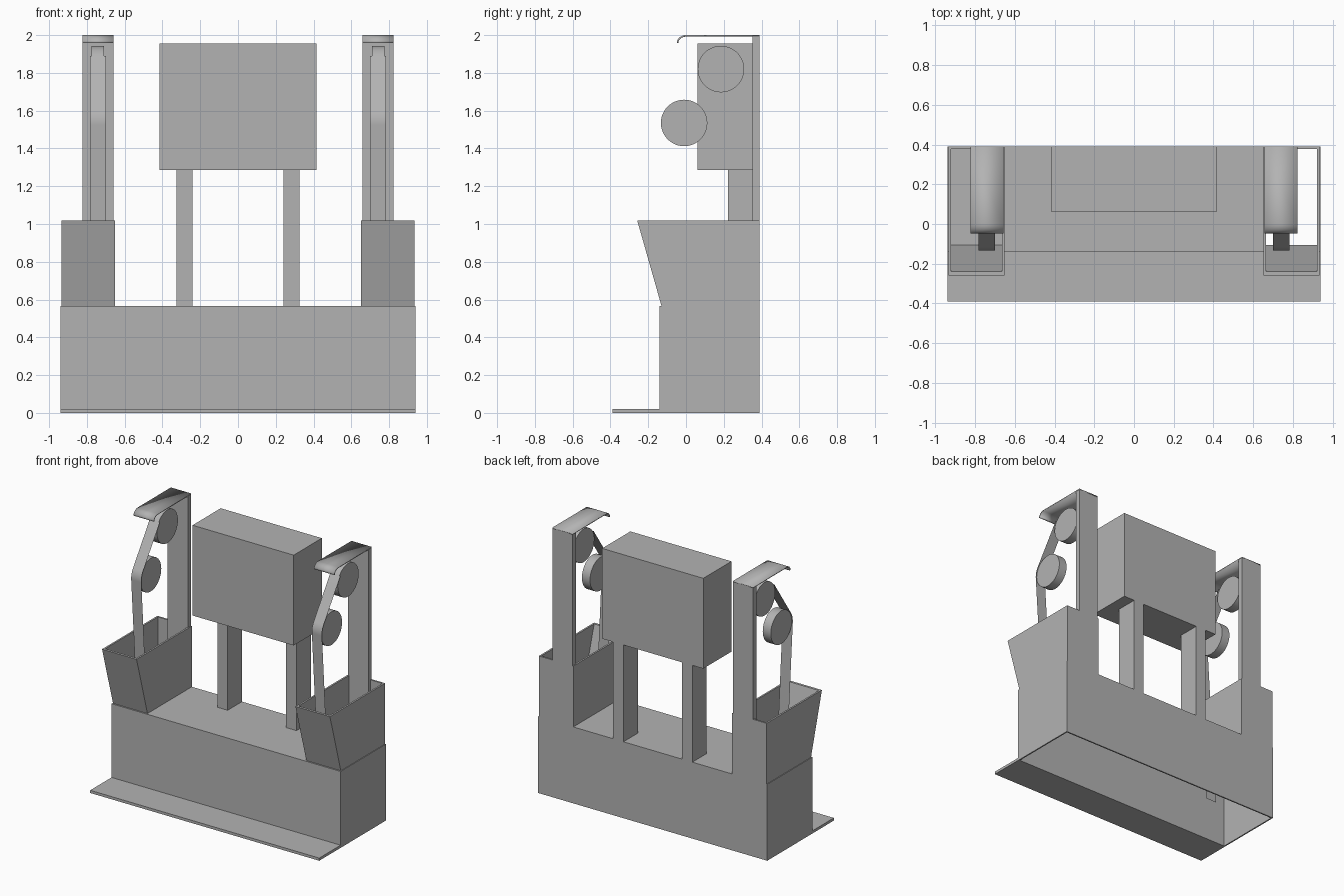
import bpy, bmesh, math
from mathutils import Matrix

cube = bpy.data.objects.get("Cube")
if cube:
    bpy.data.objects.remove(cube, do_unlink=True)

GREY = (0.45, 0.45, 0.45, 1)
grey = bpy.data.materials.new("plain grey")
grey.use_nodes = True
grey.diffuse_color = GREY
grey.node_tree.nodes["Principled BSDF"].inputs["Base Color"].default_value = GREY


def finish(name, bm, recalc=True):
    if recalc:
        bmesh.ops.recalc_face_normals(bm, faces=bm.faces)
    mesh = bpy.data.meshes.new(name)
    bm.to_mesh(mesh)
    bm.free()
    mesh.materials.append(grey)
    ob = bpy.data.objects.new(name, mesh)
    bpy.context.collection.objects.link(ob)
    return ob


def box(name, x, y, z):
    bm = bmesh.new()
    bmesh.ops.create_cube(bm, size=1)
    for v in bm.verts:
        v.co = [lo + (c + 0.5) * (hi - lo) for c, (lo, hi) in zip(v.co, (x, y, z))]
    return finish(name, bm)


def span(side, a, b):
    return tuple(sorted((side * a, side * b)))


def activate(ob):
    bpy.ops.object.select_all(action='DESELECT')
    ob.select_set(True)
    bpy.context.view_layer.objects.active = ob


def cut(ob, cutter):
    cutter.hide_render = True
    mod = ob.modifiers.new("cut", 'BOOLEAN')
    mod.operation = 'DIFFERENCE'
    mod.solver = 'EXACT'
    mod.object = cutter
    activate(ob)
    bpy.ops.object.modifier_apply(modifier=mod.name)
    bpy.data.objects.remove(cutter, do_unlink=True)


def strip(name, x, path, thickness=0):
    """Flat band of constant width following a (y, z) path."""
    bm = bmesh.new()
    rows = [[bm.verts.new((px, y, z)) for px in x] for y, z in path]
    for a, b in zip(rows, rows[1:]):
        bm.faces.new((a[0], a[1], b[1], b[0]))
    ob = finish(name, bm)
    if thickness:
        mod = ob.modifiers.new("thickness", 'SOLIDIFY')
        mod.thickness = thickness
        mod.offset = 0
    activate(ob)
    bpy.ops.object.shade_smooth_by_angle(angle=math.radians(30))
    return ob


def roller(name, x, y, z, radius, width):
    bm = bmesh.new()
    place = Matrix.Translation((x, y, z)) @ Matrix.Rotation(math.pi / 2, 4, 'Y')
    bmesh.ops.create_cone(bm, cap_ends=True, segments=48, radius1=radius,
                          radius2=radius, depth=width, matrix=place)
    ob = finish(name, bm)
    activate(ob)
    bpy.ops.object.shade_smooth_by_angle(angle=math.radians(30))


def hopper(name, side):
    """Open bin with thin walls and a front that leans outward."""
    bm = bmesh.new()
    rings = []
    for inset, front, z in ((0, -0.13, BASE_TOP), (0, -0.258, BIN_TOP),
                            (0.013, -0.24, BIN_TOP), (0.013, -0.105, BASE_TOP)):
        x0, x1 = 0.652 + inset, 0.935 - inset
        corners = ((x0, front), (x1, front), (x1, BACK - inset), (x0, BACK - inset))
        rings.append([bm.verts.new((side * x, y, z)) for x, y in corners])
    for a, b in zip(rings, rings[1:] + rings[:1]):
        for i in range(4):
            j = (i + 1) % 4
            bm.faces.new((a[i], a[j], b[j], b[i]))
    finish(name, bm)


BACK, BASE_TOP, BIN_TOP = 0.39, 0.567, 1.018

# Hollow base, open below, with an opening under the left bin
base = box("base", (-0.94, 0.94), (-0.14, BACK), (0, BASE_TOP))
cut(base, box("base_cutter", (-0.93, 0.93), (-0.13, BACK - 0.01), (-0.1, BASE_TOP - 0.01)))
cut(base, box("opening_cutter", (0.665, 0.922), (-0.105, 0.377), (0.4, 0.7)))
box("front_ledge", (-0.94, 0.94), (-0.39, -0.14), (0, 0.02))

# Central cabinet
box("cabinet", (-0.415, 0.415), (0.06, BACK), (1.285, 1.955))

# Belt path: tangent to the upper roller, around the lower one, then down
UPPER, LOWER, RADIUS = (0.185, 1.82), (-0.01, 1.535), 0.123
tilt = math.atan2(UPPER[1] - LOWER[1], UPPER[0] - LOWER[0]) + math.pi / 2


def on_rim(centre, angle):
    r = RADIUS + 0.001
    return centre[0] + r * math.cos(angle), centre[1] + r * math.sin(angle)


belt_path = [on_rim(UPPER, tilt)]
belt_path += [on_rim(LOWER, tilt + (math.pi + 0.07 - tilt) * i / 8) for i in range(9)]
belt_path.append((-0.045, 0.26))

# Hood path with a curled front lip
hood_path = [(BACK, 1.996), (0.0, 1.996)]
hood_path += [(-0.045 * math.sin(a), 1.958 + 0.038 * math.cos(a))
              for a in (math.pi / 2 * i / 6 for i in range(1, 7))]

for label, side in (("left", 1), ("right", -1)):
    box(label + "_leg", span(side, 0.24, 0.325), (0.222, BACK), (BASE_TOP, 1.285))
    hopper(label + "_bin", side)
    box(label + "_post", span(side, 0.658, 0.824), (0.352, BACK), (BASE_TOP, 1.994))
    strip(label + "_hood", span(side, 0.658, 0.824), hood_path, 0.008)
    strip(label + "_belt", span(side, 0.7, 0.783), belt_path)
    for part, (y, z) in (("upper", UPPER), ("lower", LOWER)):
        roller(f"{label}_{part}_roller", side * 0.742, y, z, RADIUS, 0.066)
